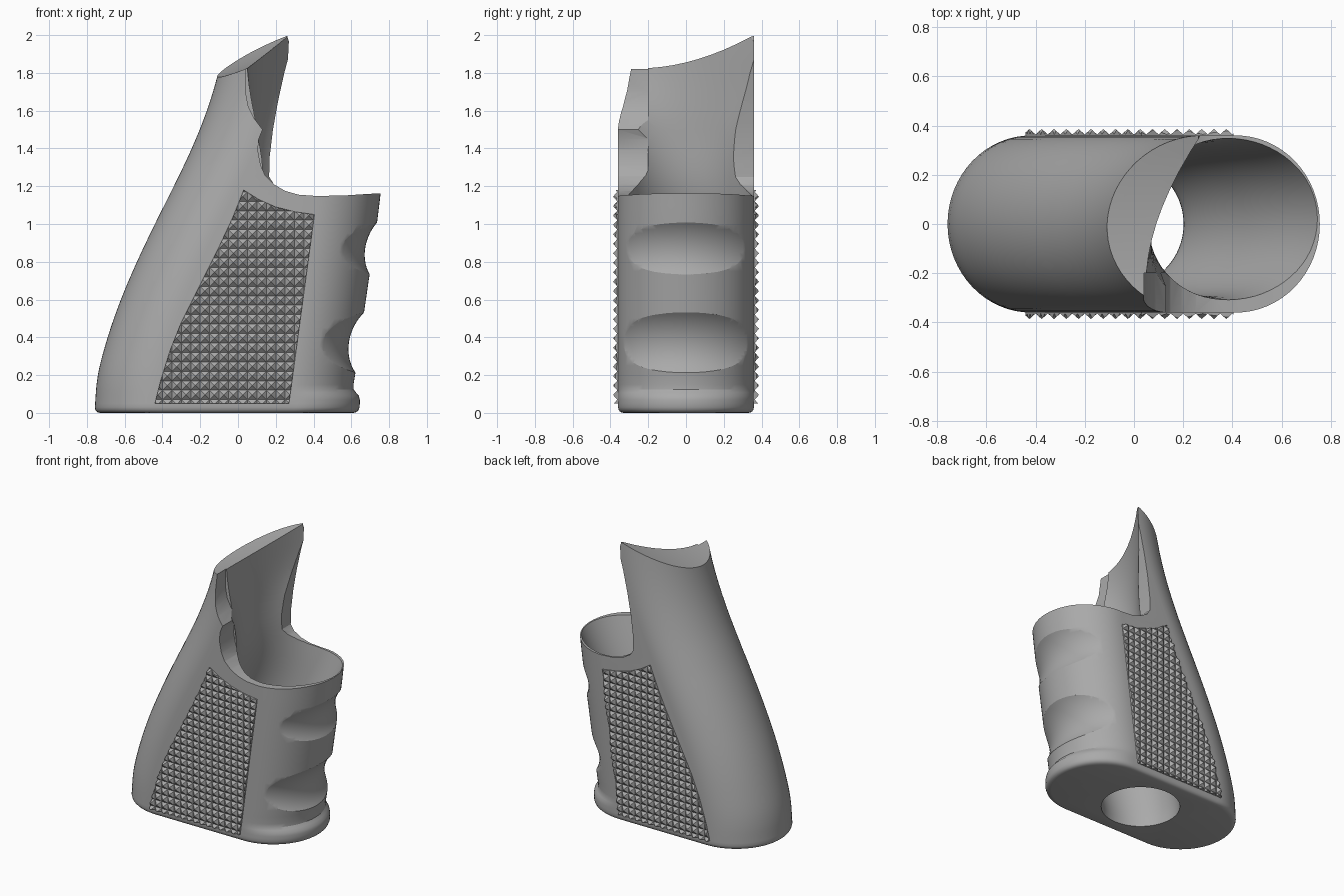
import bpy, bmesh, math
from mathutils import Matrix

cube = bpy.data.objects.get("Cube")
if cube:
    bpy.data.objects.remove(cube, do_unlink=True)

grey = bpy.data.materials.new("mid_grey")
grey.use_nodes = True
grey.diffuse_color = (0.4, 0.4, 0.4, 1)
grey.node_tree.nodes["Principled BSDF"].inputs["Base Color"].default_value = (0.4, 0.4, 0.4, 1)


def finish(bm, name):
    bmesh.ops.recalc_face_normals(bm, faces=bm.faces)
    mesh = bpy.data.meshes.new(name)
    bm.to_mesh(mesh)
    bm.free()
    mesh.materials.append(grey)
    ob = bpy.data.objects.new(name, mesh)
    bpy.context.collection.objects.link(ob)
    return ob


def loft(name, rings):
    """Skin closed rings of equal count and cap both ends."""
    bm = bmesh.new()
    rows = [[bm.verts.new(p) for p in ring] for ring in rings]
    n = len(rows[0])
    for a, b in zip(rows, rows[1:]):
        for i in range(n):
            j = (i + 1) % n
            bm.faces.new((a[i], a[j], b[j], b[i]))
    bm.faces.new(rows[0])
    bm.faces.new(rows[-1])
    return finish(bm, name)


def prism(name, pts, y0, y1):
    """Extrude an x-z outline along y."""
    return loft(name, [[(x, y, z) for x, z in pts] for y in (y0, y1)])


def slab(nx, ny, width, depth, height):
    """Closed slab with a gridded underside and top."""
    bm = bmesh.new()
    bmesh.ops.create_grid(bm, x_segments=nx, y_segments=ny, size=0.5)
    bmesh.ops.scale(bm, vec=(width, depth, 1), verts=bm.verts)
    top = bmesh.ops.extrude_face_region(bm, geom=bm.faces[:], use_keep_orig=True)["geom"]
    for v in top:
        if isinstance(v, bmesh.types.BMVert):
            v.co.z += height
    return bm


def boolean(ob, cutter, operation="DIFFERENCE"):
    mod = ob.modifiers.new("cut", "BOOLEAN")
    mod.operation = operation
    mod.solver = "EXACT"
    mod.object = cutter
    bpy.ops.object.select_all(action="DESELECT")
    bpy.context.view_layer.objects.active = ob
    ob.select_set(True)
    bpy.ops.object.modifier_apply(modifier=mod.name)


def discard(ob):
    bpy.data.objects.remove(ob, do_unlink=True)


def smooth_value(keys, z):
    """Smooth interpolation through (z, value) keys."""
    k = max(i for i in range(len(keys) - 1) if i == 0 or keys[i][0] <= z)

    def slope(i):
        a, b = keys[max(i - 1, 0)], keys[min(i + 1, len(keys) - 1)]
        return (b[1] - a[1]) / (b[0] - a[0])
    (z0, v0), (z1, v1) = keys[k], keys[k + 1]
    h = z1 - z0
    t = (z - z0) / h
    return ((2*t**3 - 3*t*t + 1) * v0 + (t**3 - 2*t*t + t) * h * slope(k)
            + (3*t*t - 2*t**3) * v1 + (t**3 - t*t) * h * slope(k + 1))


# Outer body: stadium sections between a curved back and a raked front
back = [(0, -.76), (.2, -.742), (.4, -.69), (.6, -.62), (.8, -.535), (1, -.44),
        (1.2, -.34), (1.4, -.245), (1.6, -.165), (1.8, -.105), (2.1, -.04)]
front = [(0, .64), (.05, .645), (.09, .64), (.125, .612), (.2, .62),
         (.55, .67), (1, .735), (1.2, .76), (2.1, .88)]


def body_ring(z):
    inset = .03 * (1 - math.sqrt(1 - (1 - z / .03) ** 2)) if z < .03 else 0
    xb, xf = smooth_value(back, z) + inset, smooth_value(front, z) - inset
    ring = []
    for centre, radius, start in ((xf - .34, .34, -90), (xb + .34, .34, 90)):
        for i in range(33):
            a = math.radians(start + 180 * i / 32)
            ring.append((centre + radius * math.cos(a), (.36 - inset) * math.sin(a), z))
    return ring


levels = [0, .003, .008, .016, .03, .05, .07, .09, .107, .125, .15]
levels += [.2 + .05 * i for i in range(39)]
body = loft("grip_body", [body_ring(z) for z in levels])

# Leaning cavity: round hole in the base, widening to the open top
cav_x = [(-.1, -.05), (.08, -.05), (.6, .13), (1.15, .385), (1.5, .48), (1.85, .54), (2.2, .58)]
cav_rx = [(-.1, .26), (.08, .26), (.6, .32), (1.15, .355), (1.5, .41), (1.85, .45), (2.2, .46)]
cav_ry = [(-.1, .26), (.08, .26), (.6, .3), (1.15, .328), (1.5, .42), (1.85, .7), (2.2, .9)]
cav_y = [(-.1, 0), (.08, 0), (.6, .01), (1.15, .02), (1.5, .01), (1.85, 0), (2.2, 0)]
shear = [(-.1, 0), (1.15, 0), (1.5, .12), (1.85, .3), (2.2, .35)]


def cavity_ring(z):
    cx, rx, ry, cy, sh = (smooth_value(k, z) for k in (cav_x, cav_rx, cav_ry, cav_y, shear))
    ring = []
    for i in range(64):
        a = math.tau * i / 64
        y = cy + ry * math.sin(a)
        ring.append((cx + rx * math.cos(a) + sh * y, y, z))
    return ring


cutters = [loft("cavity_cutter", [cavity_ring(-.1 + 2.3 * i / 46) for i in range(47)])]

# Open front: a separate edge profile on each side wall
rim = [(.25, 1.175), (.32, 1.155), (.42, 1.148), (.58, 1.152), (.7, 1.16), (1.2, 1.17), (1.2, 2.3)]
near_edge = [(.04, 2.3), (.04, 1.7), (.055, 1.62), (.085, 1.56), (.13, 1.5), (.11, 1.45),
             (.105, 1.39), (.12, 1.31), (.145, 1.255), (.19, 1.21)]
far_edge = [(.262, 2.3), (.262, 1.99), (.28, 1.93), (.245, 1.8), (.212, 1.65), (.185, 1.5),
            (.167, 1.35), (.165, 1.25), (.19, 1.21)]
cutters.append(prism("near_side_cutter", near_edge + rim, -.6, -.2))
cutters.append(prism("far_side_cutter", far_edge + rim, -.22, .6))

# Sloping, slightly dished top
bm = slab(24, 24, 2.6, 1.6, .8)
for v in bm.verts:
    x, y = v.co.x, v.co.y
    v.co.z += 1.823 + .36 * x + .13 * y + .25 * y * y
cutters.append(finish(bm, "top_cutter"))


# Finger grooves: sectors of a ring wrapped around the front
def groove(name, x, z, radius, tilt):
    inner = .447
    rings = []
    for i in range(41):
        a = math.radians(-65 + 130 * i / 40)
        ring = []
        for j in range(72):
            b = math.tau * j / 72
            r = inner + radius + radius * math.cos(b)
            h = radius * math.sin(b)
            ring.append((x - inner + r * math.cos(a) + tilt * h, r * math.sin(a), z + h))
        rings.append(ring)
    return loft(name, rings)


cutters.append(groove("lower_groove_cutter", .587, .372, .25, .14))
cutters.append(groove("upper_groove_cutter", .673, .87, .24, .14))

for cutter in cutters:
    boolean(body, cutter)
    discard(cutter)
bpy.ops.object.shade_smooth_by_angle(angle=math.radians(28))

# Chequered side panels: pyramid grids trimmed to the panel outline
outline = [(-.44, .05), (.27, .05), (.405, 1.05), (.3, 1.065), (.2, 1.09), (.11, 1.13), (.03, 1.18),
           (-.03, 1.03), (-.1, .88), (-.21, .66), (-.3, .48), (-.36, .33), (-.41, .17)]
pitch = .05
for name, side in (("front_grip_panel", -1), ("back_grip_panel", 1)):
    bm = slab(20, 26, 20 * pitch, 26 * pitch, .012)
    top = [f for f in bm.faces if all(v.co.z > .01 for v in f.verts)]
    for v in bmesh.ops.poke(bm, faces=top)["verts"]:
        v.co.z += .022
    for v in bm.verts:
        x, y, z = v.co
        v.co = (x, side * (.352 + z), y + .62)
    panel = finish(bm, name)
    trim = prism("panel_trim", outline, -.6, .6)
    boolean(panel, trim, "INTERSECT")
    discard(trim)
